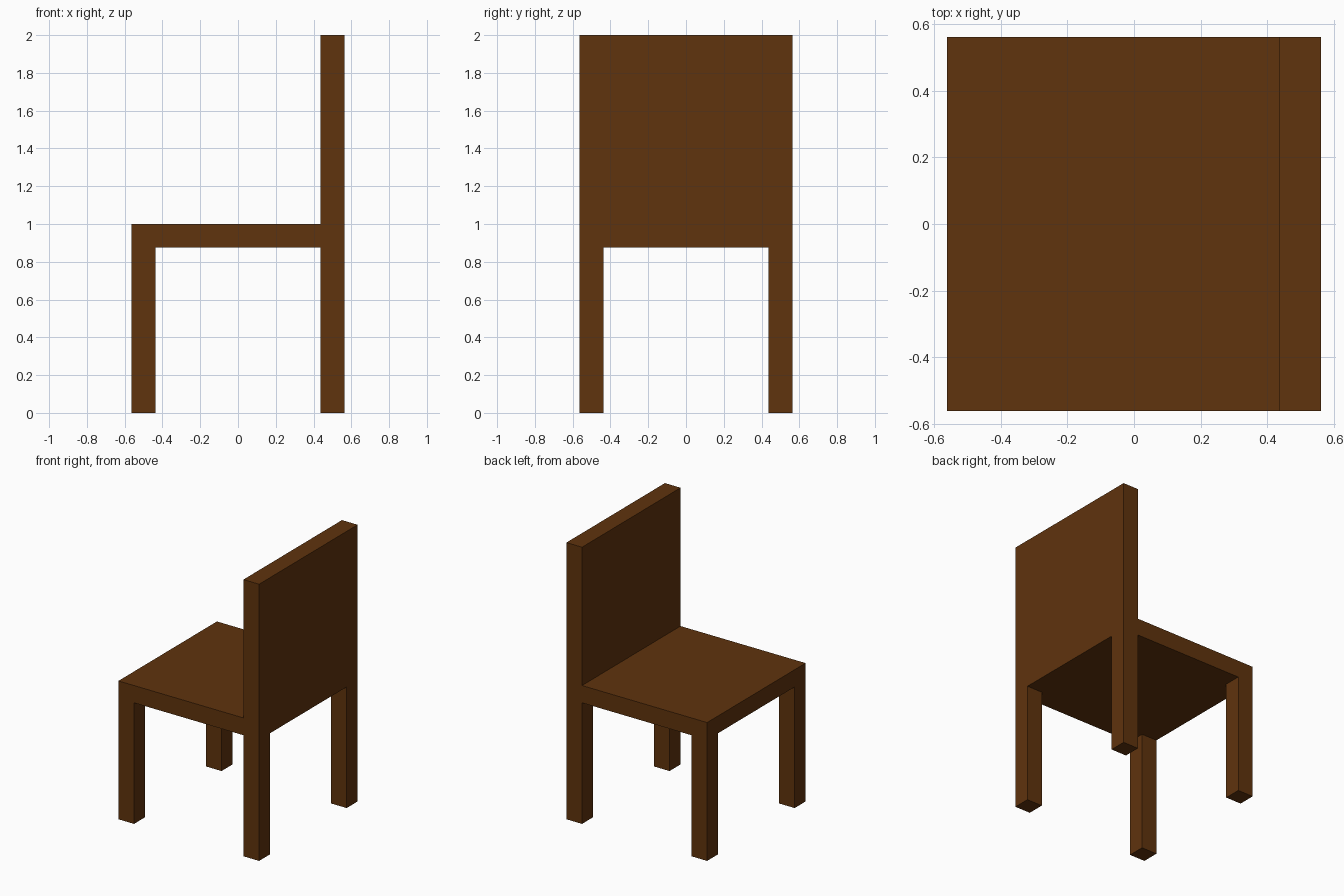
import bpy
import bmesh
from mathutils import Matrix, Vector

if "Cube" in bpy.data.objects:
    bpy.data.objects.remove(bpy.data.objects["Cube"])

HALF = 0.5625      # half width of the chair
T = 0.125          # thickness of every board and leg
SEAT_TOP = 1.0
HEIGHT = 2.0

wood = bpy.data.materials.new("dark_brown_wood")
wood.diffuse_color = (0.115, 0.033, 0.004, 1.0)
wood.use_nodes = True
wood.node_tree.nodes["Principled BSDF"].inputs["Base Color"].default_value = wood.diffuse_color


def box(name, low, high):
    """Axis-aligned box between two corners."""
    low, high = Vector(low), Vector(high)
    bm = bmesh.new()
    bmesh.ops.create_cube(
        bm, size=1.0,
        matrix=Matrix.Translation((low + high) / 2) @ Matrix.Diagonal((*(high - low), 1.0)))
    mesh = bpy.data.meshes.new(name)
    bm.to_mesh(mesh)
    bm.free()
    mesh.materials.append(wood)
    obj = bpy.data.objects.new(name, mesh)
    bpy.context.collection.objects.link(obj)
    return obj


# Seat board
box("seat", (-HALF, -HALF, SEAT_TOP - T), (HALF, HALF, SEAT_TOP))

# Backrest standing on the +x edge of the seat
box("backrest", (HALF - T, -HALF, SEAT_TOP), (HALF, HALF, HEIGHT))

# Four square legs flush with the seat corners
for x_name, x in (("seat_side", -HALF), ("back_side", HALF - T)):
    for y_name, y in (("near", -HALF), ("far", HALF - T)):
        box(f"{x_name}_{y_name}_leg", (x, y, 0), (x + T, y + T, SEAT_TOP - T))
